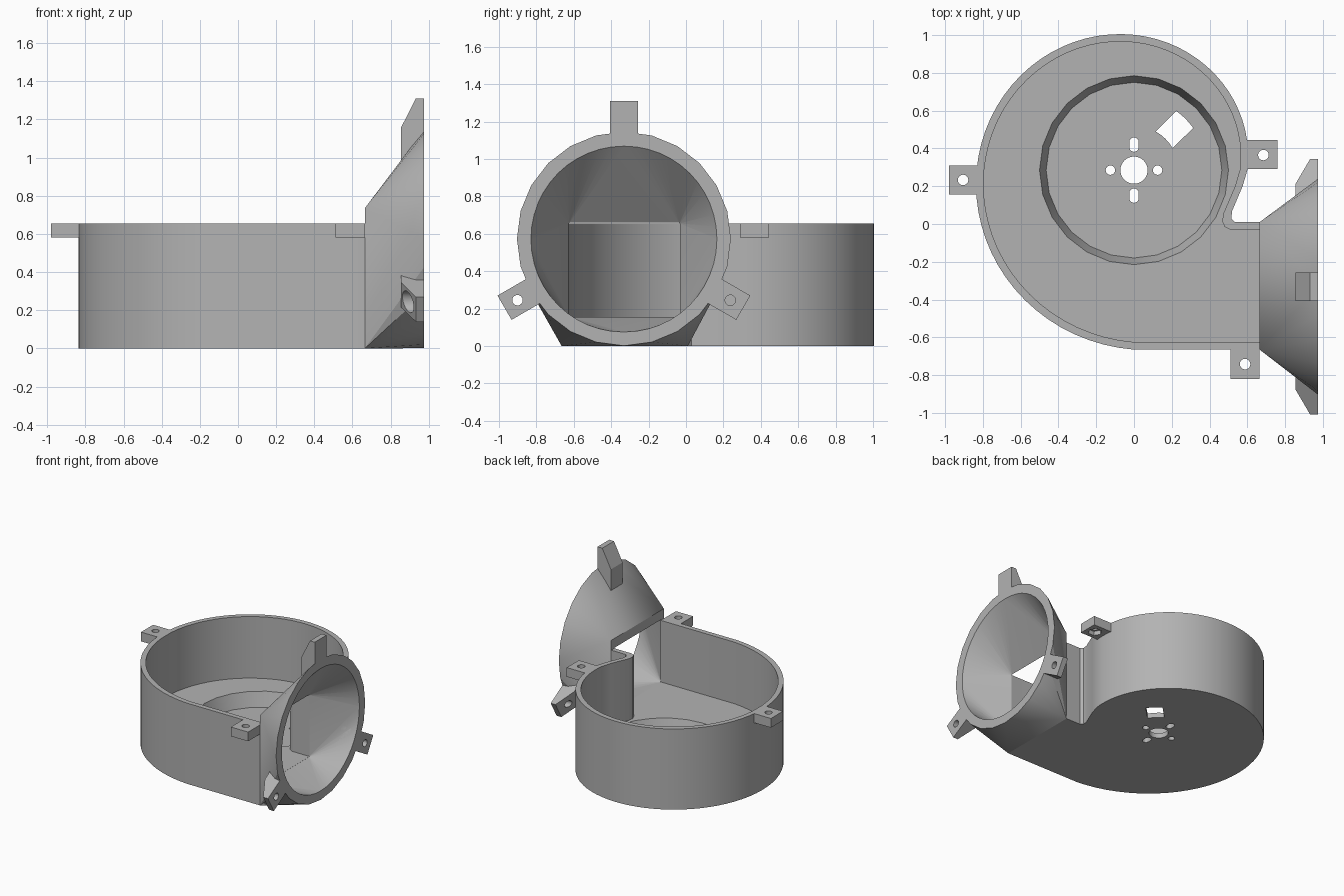
import bpy, bmesh
from math import sin, cos, pi, radians
from mathutils import Matrix, Vector

cube = bpy.data.objects.get("Cube")
if cube:
    bpy.data.objects.remove(cube, do_unlink=True)

# Material
grey = bpy.data.materials.new("plain grey")
grey.use_nodes = True
grey.diffuse_color = (0.45, 0.45, 0.45, 1)
grey.node_tree.nodes["Principled BSDF"].inputs["Base Color"].default_value = grey.diffuse_color

# Main dimensions
TOP, FLOOR, PIT, WALL = 0.655, 0.155, 0.04, 0.04
AXIS_Y = 0.285                      # fan axis
OUT_X, RIM_X = 0.665, 0.975         # start and end of the outlet funnel
RIM_Y, RIM_Z = -0.332, 0.573        # centre of the outlet ring


def finish(name, bm):
    bmesh.ops.recalc_face_normals(bm, faces=bm.faces[:])
    mesh = bpy.data.meshes.new(name)
    bm.to_mesh(mesh)
    bm.free()
    mesh.materials.append(grey)
    ob = bpy.data.objects.new(name, mesh)
    bpy.context.collection.objects.link(ob)
    return ob


def prism(name, pts, lo, hi, frame=Matrix()):
    """Extrude a flat outline from lo to hi along the local z of a frame."""
    bm = bmesh.new()
    face = bm.faces.new([bm.verts.new((x, y, lo)) for x, y in pts])
    out = bmesh.ops.extrude_face_region(bm, geom=[face])
    moved = [g for g in out["geom"] if isinstance(g, bmesh.types.BMVert)]
    bmesh.ops.translate(bm, verts=moved, vec=(0, 0, hi - lo))
    bm.transform(frame)
    return finish(name, bm)


def ring(x, y, r, n):
    return [(x + r * cos(2 * pi * i / n), y + r * sin(2 * pi * i / n)) for i in range(n)]


def box(x0, x1, y0, y1):
    return [(x0, y0), (x1, y0), (x1, y1), (x0, y1)]


def hull(name, pts):
    bm = bmesh.new()
    for p in pts:
        bm.verts.new(p)
    bmesh.ops.convex_hull(bm, input=bm.verts[:])
    bmesh.ops.dissolve_limit(bm, angle_limit=0.002, verts=bm.verts[:], edges=bm.edges[:])
    return finish(name, bm)


def cut(ob, cutter, keep=False):
    mod = ob.modifiers.new("cut", 'BOOLEAN')
    mod.operation, mod.solver, mod.object = 'DIFFERENCE', 'EXACT', cutter
    bpy.context.view_layer.objects.active = ob
    bpy.ops.object.modifier_apply(modifier=mod.name)
    if not keep:
        bpy.data.objects.remove(cutter, do_unlink=True)


def smooth(ob):
    bpy.ops.object.select_all(action='DESELECT')
    ob.select_set(True)
    bpy.context.view_layer.objects.active = ob
    bpy.ops.object.shade_smooth_by_angle(angle=radians(20))


def spiral(inset):
    pts = []
    for deg in range(0, 271, 5):
        r = 0.6 + 0.35 * deg / 270 - inset
        pts.append((r * cos(radians(deg)), AXIS_Y + r * sin(radians(deg))))
    return pts


# Spiral housing with outlet and rounded tongue
outer = spiral(0) + [(OUT_X, -0.665), (OUT_X, 0.01), (0.535, 0.01), (0.515, 0.03), (0.52, 0.07),
                     (0.575, 0.2)]
inner = spiral(WALL) + [(0.68, -0.625), (0.68, -0.03), (0.51, -0.03), (0.48, -0.015),
                        (0.467, 0.015), (0.475, 0.06), (0.535, 0.2)]
housing = prism("spiral_housing", outer, 0, TOP)
cut(housing, prism("cavity", inner, FLOOR, 1))

# Tapered motor recess in the floor
bm = bmesh.new()
bmesh.ops.create_cone(bm, cap_ends=True, segments=24, radius1=0.465, radius2=0.505,
                      depth=FLOOR + 0.016 - PIT,
                      matrix=Matrix.Translation((0, AXIS_Y, (PIT + FLOOR + 0.016) / 2)))
cut(housing, finish("recess", bm))

# Shaft hole, screw holes, slots and cable opening
def slot(y, half):
    arc = [(0.025 * cos(pi * i / 8), 0.025 * sin(pi * i / 8)) for i in range(9)]
    return [(a, y + half + b) for a, b in arc] + [(-a, y - half - b) for a, b in arc]


def sector(r0, r1, w0, w1):
    mid, steps = pi / 4, (-1, -0.5, 0, 0.5, 1)
    path = [(r1, mid + w1 * s) for s in steps] + [(r0, mid - w0 * s) for s in steps]
    return [(r * cos(a), AXIS_Y + r * sin(a)) for r, a in path]


holes = [ring(0, AXIS_Y, 0.072, 32), sector(0.235, 0.385, 0.27, 0.165)]
for s in (-1, 1):
    holes += [ring(s * 0.125, AXIS_Y, 0.025, 16), slot(AXIS_Y + s * 0.135, 0.013)]
for pts in holes:
    cut(housing, prism("hole", pts, -0.1, 0.1))
smooth(housing)

# Lid screw tabs with nut pockets below
for name, outline, x, y in (
        ("left_lid_tab", box(0.57, 0.76, 0.29, 0.445), 0.685, 0.365),
        ("right_lid_tab", box(-0.98, -0.795, 0.155, 0.31), -0.905, 0.233),
        ("front_lid_tab", box(0.51, OUT_X, -0.82, -0.64), 0.588, -0.742)):
    tab = prism(name, outline, 0.58, TOP)
    cut(tab, prism("screw_hole", ring(x, y, 0.028, 20), 0.5, 0.8))
    cut(tab, prism("nut_pocket", ring(x, y, 0.052, 6), 0.5, 0.615))
    smooth(tab)

# Outlet funnel blending a rectangle into a ring
def funnel_points(x0, x1, y0, y1, z0, z1, r, n):
    return ([(x0, y, z) for y, z in box(y0, y1, z0, z1)]
            + [(x1, y, z) for y, z in ring(RIM_Y, RIM_Z, r, n)])


funnel = hull("outlet_funnel", funnel_points(OUT_X, RIM_X, -0.665, 0.01, 0, 0.735, 0.572, 24))
bore = hull("funnel_bore", funnel_points(OUT_X - 0.003, RIM_X + 0.003, -0.625, -0.035,
                                         FLOOR, TOP, 0.499, 48))
cut(funnel, bore, keep=True)
smooth(funnel)

# Three wedge shaped tabs around the outlet ring
profile = [(0.4, 0.855), (0.585, 0.855), (0.737, 0.932), (0.737, RIM_X), (0.53, RIM_X)]
for name, deg in (("top_rim_tab", 90), ("front_rim_tab", 210), ("back_rim_tab", 330)):
    c, s = cos(radians(deg)), sin(radians(deg))
    centre = Matrix.Translation((0, RIM_Y, RIM_Z))
    radial, along = Vector((0, c, s)), Vector((1, 0, 0))
    side_frame = centre @ Matrix((radial, along, radial.cross(along))).transposed().to_4x4()
    bore_frame = centre @ Matrix((radial, along.cross(radial), along)).transposed().to_4x4()
    tab = prism(name, profile, -0.075, 0.075, side_frame)
    cut(tab, bore, keep=True)
    cut(tab, prism("screw_hole", ring(0.657, 0, 0.028, 20), 0.7, 1.1, bore_frame))
    cut(tab, prism("head_pocket", ring(0.657, 0, 0.058, 24), 0.7, 0.93, bore_frame))
    smooth(tab)
bpy.data.objects.remove(bore, do_unlink=True)
